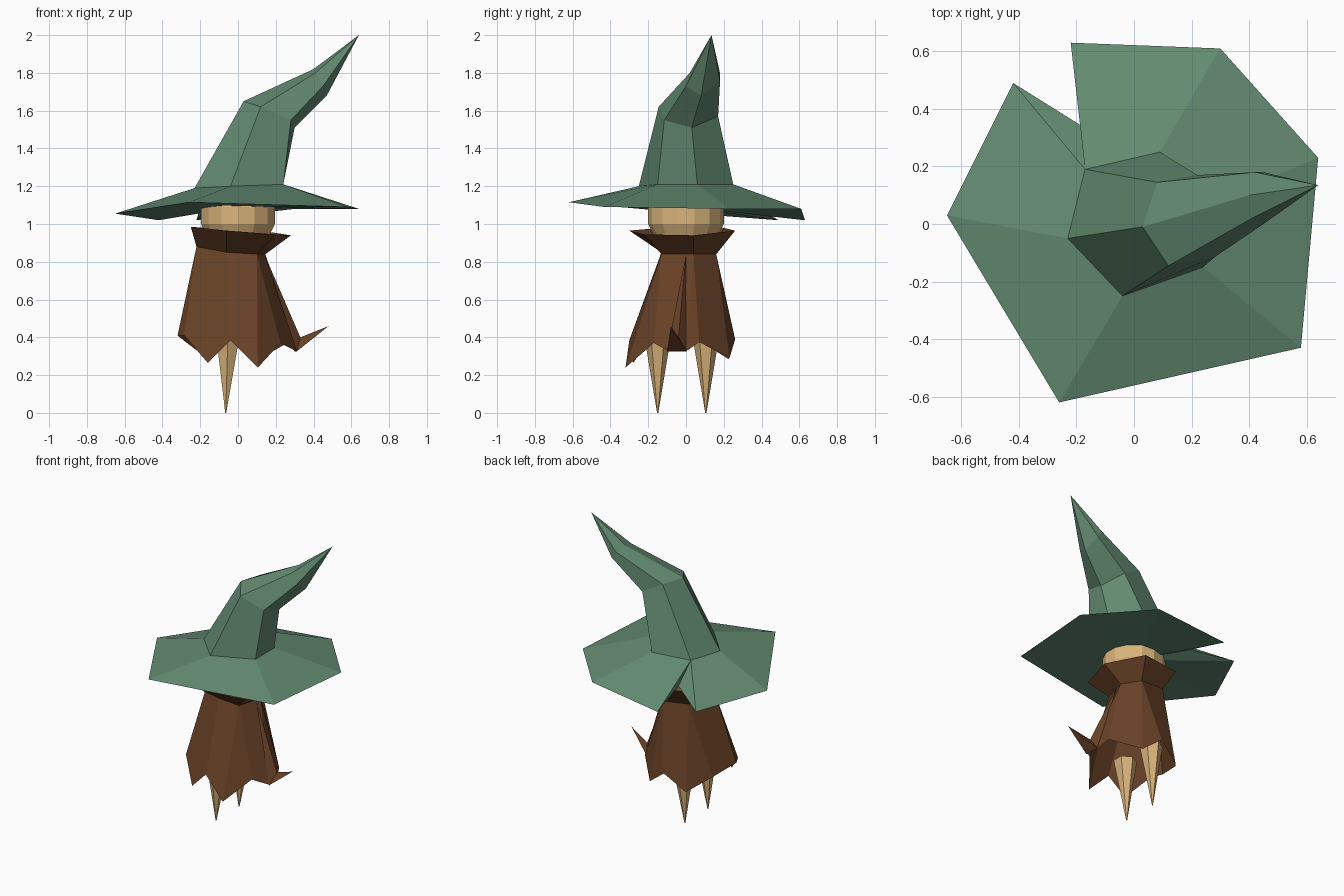
import bpy
import bmesh
from mathutils import Vector

cube = bpy.data.objects.get("Cube")
if cube:
    bpy.data.objects.remove(cube, do_unlink=True)


def make_material(name, color):
    mat = bpy.data.materials.new(name)
    mat.use_nodes = True
    mat.diffuse_color = color
    mat.node_tree.nodes["Principled BSDF"].inputs["Base Color"].default_value = color
    return mat


felt = make_material("green felt", (0.125, 0.255, 0.165, 1))
cloth = make_material("brown cloth", (0.14, 0.054, 0.02, 1))
straw = make_material("pale straw", (0.70, 0.46, 0.20, 1))


def finish(bm, name, mat):
    """Turn a bmesh into a flat shaded object with one material."""
    bmesh.ops.recalc_face_normals(bm, faces=bm.faces[:])
    mesh = bpy.data.meshes.new(name)
    bm.to_mesh(mesh)
    bm.free()
    mesh.materials.append(mat)
    obj = bpy.data.objects.new(name, mesh)
    bpy.context.scene.collection.objects.link(obj)
    return obj


def add_ring(bm, points):
    return [bm.verts.new(p) for p in points]


def stitch(bm, lower, upper, links=None):
    """Join two closed rings; links gives the upper vertex for each lower one."""
    links = links or range(len(lower))
    for i, vert in enumerate(lower):
        j = (i + 1) % len(lower)
        a, b = upper[links[i]], upper[links[j]]
        if a == b:
            bm.faces.new((vert, lower[j], a))
        else:
            bm.faces.new((vert, lower[j], b, a))


def fan(bm, ring, point):
    tip = bm.verts.new(point)
    for i, vert in enumerate(ring):
        bm.faces.new((vert, ring[(i + 1) % len(ring)], tip))


# Hat: torn brim, bent crown in three stages, closed underside
brim_edge = [(-.65, .03, 1.055), (-.26, -.62, 1.115), (.58, -.43, 1.09),
             (.64, .23, 1.08), (.30, .61, 1.08), (-.22, .63, 1.02),
             (-.18, .34, 1.08), (-.42, .49, 1.02)]
crown_base = [(-.23, -.05, 1.19), (-.04, -.25, 1.2), (.24, -.15, 1.21),
              (.24, .06, 1.21), (.09, .25, 1.21), (-.17, .19, 1.2)]
crown_bend = [(.03, -.01, 1.65), (.12, -.145, 1.62), (.28, -.115, 1.55),
              (.30, .03, 1.51), (.22, .17, 1.57), (.08, .145, 1.65)]
crown_end = [(.40, .10, 1.82), (.41, .02, 1.80), (.45, 0, 1.73),
             (.47, .08, 1.68), (.45, .18, 1.75), (.42, .18, 1.80)]
bm = bmesh.new()
edge, base, bend, end = [add_ring(bm, r) for r in
                         (brim_edge, crown_base, crown_bend, crown_end)]
stitch(bm, edge, base, (0, 1, 2, 3, 4, 5, 5, 5))
stitch(bm, base, bend)
stitch(bm, bend, end)
fan(bm, end, (.64, .135, 2))
fan(bm, edge, (0, 0, 1.09))
finish(bm, "hat", felt)

# Head: faceted ball tucked under the hat
bm = bmesh.new()
bmesh.ops.create_uvsphere(bm, u_segments=14, v_segments=7, radius=.205)
bmesh.ops.translate(bm, verts=bm.verts[:], vec=(0, 0, 1.045))
finish(bm, "head", straw)

# Cloak: pleated sheet with a ragged hem, open below
neckline = [(-.22, -.02, .88), (-.06, -.13, .85), (.10, -.13, .84),
            (.145, .04, .84), (.07, .16, .84), (-.12, .14, .86)]
hem = [(-.32, -.10, .41), (-.285, -.17, .41), (-.16, -.28, .265),
       (-.04, -.30, .385), (.105, -.32, .24), (.225, -.17, .37),
       (.31, -.09, .325), (.30, 0, .325), (.27, .07, .375),
       (.12, .23, .29), (-.01, .26, .39), (-.156, .225, .285),
       (-.27, .09, .37)]
bm = bmesh.new()
stitch(bm, add_ring(bm, hem), add_ring(bm, neckline),
       (0, 0, 1, 1, 2, 2, 3, 3, 3, 4, 4, 5, 5))
finish(bm, "cloak", cloth)

# Cloak tail: corner of the hem flicked outward
bm = bmesh.new()
root = add_ring(bm, [(.31, -.10, .325), (.305, 0, .33), (.33, -.04, .40)])
fan(bm, root, (.48, -.08, .46))
fan(bm, root, (.14, .0, .84))
finish(bm, "cloak_tail", cloth)

# Collar: flared ring standing on the neckline
collar_top = [(-.25, -.07, .985), (-.06, -.30, .965), (.20, -.22, .945),
              (.28, .04, .94), (.12, .26, .965), (-.18, .20, .98)]
bm = bmesh.new()
stitch(bm, add_ring(bm, neckline), add_ring(bm, collar_top))
finish(bm, "collar", cloth)

# Legs: two pointed pegs
for name, y in (("front_leg", -.15), ("back_leg", .105)):
    bm = bmesh.new()
    bmesh.ops.create_cone(bm, cap_ends=True, segments=6, radius1=.003,
                          radius2=.075, depth=.43)
    bmesh.ops.translate(bm, verts=bm.verts[:], vec=(-.065, y, .215))
    for vert in bm.verts:
        if vert.co.z > .4:
            vert.co += Vector((.012, 0, 0))
    finish(bm, name, straw)
